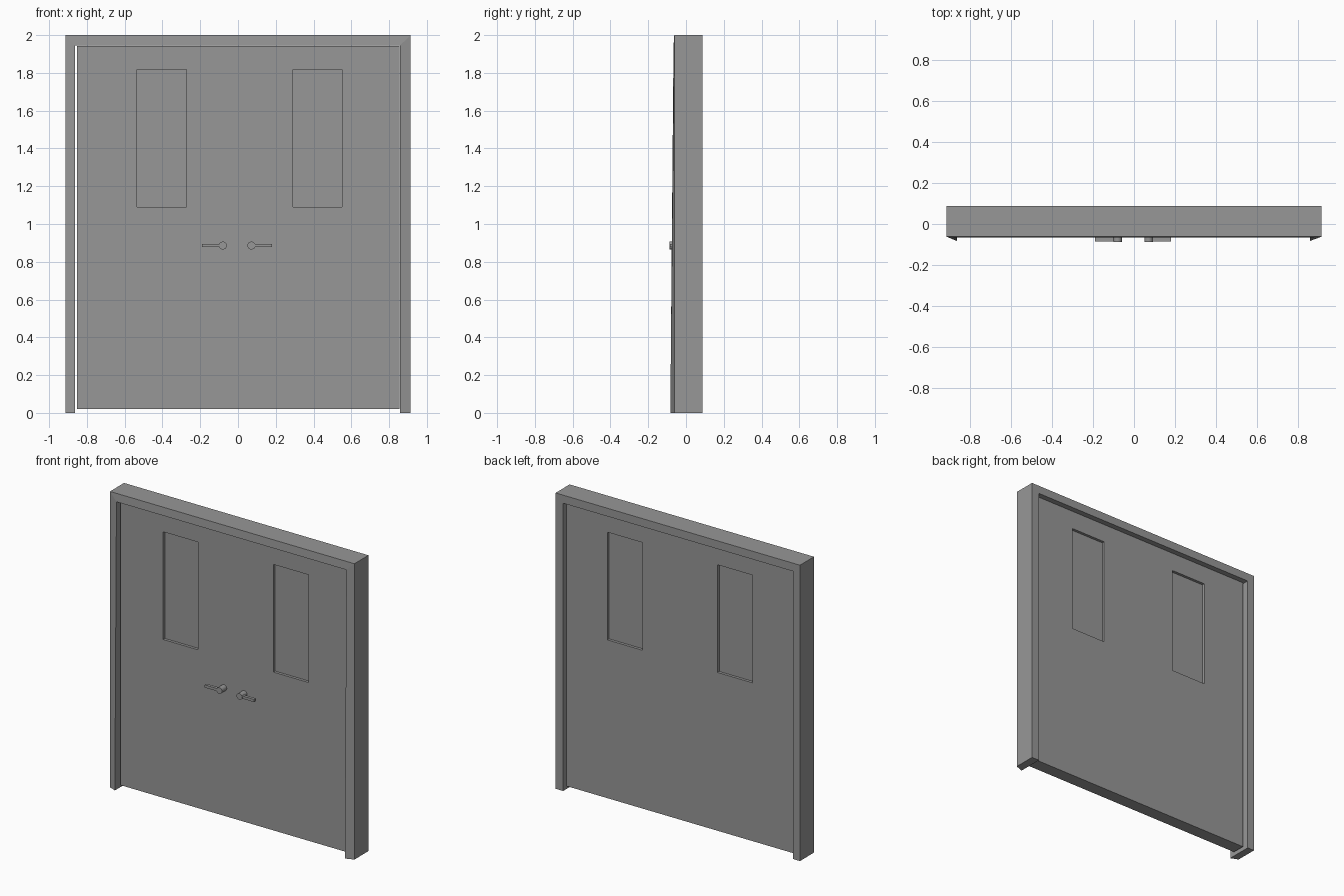
import bpy, bmesh
from mathutils import Matrix, Vector

if "Cube" in bpy.data.objects:
    bpy.data.objects.remove(bpy.data.objects["Cube"], do_unlink=True)

GREY = (0.31, 0.31, 0.31, 1)
grey = bpy.data.materials.new("grey_paint")
grey.diffuse_color = GREY
grey.use_nodes = True
grey.node_tree.nodes["Principled BSDF"].inputs["Base Color"].default_value = GREY


def make_object(name, bm):
    bmesh.ops.recalc_face_normals(bm, faces=bm.faces)
    mesh = bpy.data.meshes.new(name)
    bm.to_mesh(mesh)
    bm.free()
    mesh.materials.append(grey)
    obj = bpy.data.objects.new(name, mesh)
    bpy.context.collection.objects.link(obj)
    return obj


def add_box(bm, low, high):
    low, high = Vector(low), Vector(high)
    place = Matrix.Translation((low + high) / 2) @ Matrix.Diagonal((*(high - low), 1))
    bmesh.ops.create_cube(bm, size=1, matrix=place)


# Frame: a mitred arch whose inner front edges lean forward towards the floor
FRONT, BACK = -0.062, 0.088
outer = [(-0.914, 0), (-0.914, 2), (0.914, 2), (0.914, 0)]
inner = [(-0.863, 0), (-0.863, 1.945), (0.857, 1.945), (0.857, 0)]
lean = [0.021, 0.004, 0.004, 0.021]
bm = bmesh.new()
rings = [
    [bm.verts.new((x, FRONT, z)) for x, z in outer],
    [bm.verts.new((x, FRONT - d, z)) for (x, z), d in zip(inner, lean)],
    [bm.verts.new((x, BACK, z)) for x, z in inner],
    [bm.verts.new((x, BACK, z)) for x, z in outer],
]
for k, ring in enumerate(rings):
    following = rings[(k + 1) % 4]
    for i in range(3):
        bm.faces.new((ring[i], ring[i + 1], following[i + 1], following[i]))
for end in (0, 3):
    bm.faces.new([ring[end] for ring in rings])
make_object("door_frame", bm)

# Door panel with two windows recessed on both sides
windows = [(-0.535, -0.273), (0.29, 0.55)]
SILL, LINTEL = 1.09, 1.818
bm = bmesh.new()
add_box(bm, (-0.853, -0.035, 0.02), (0.856, 0.053, 1.943))
cuts = [((x, 0, 0), (1, 0, 0)) for pair in windows for x in pair]
cuts += [((0, 0, z), (0, 0, 1)) for z in (SILL, LINTEL)]
for point, normal in cuts:
    bmesh.ops.bisect_plane(bm, geom=bm.verts[:] + bm.edges[:] + bm.faces[:],
                           plane_co=point, plane_no=normal)
bmesh.ops.recalc_face_normals(bm, faces=bm.faces)
panes = []
for face in bm.faces:
    c = face.calc_center_median()
    in_window = any(a < c.x < b for a, b in windows) and SILL < c.z < LINTEL
    if in_window and abs(face.normal.y) > 0.9:
        panes.append(face)
bmesh.ops.inset_individual(bm, faces=panes, thickness=0.0005, depth=-0.018)
make_object("door_panel", bm)

# Lever handles: a round spindle with a bar pointing away from the middle
HEIGHT = 0.886
for name, x, side in (("right_handle", -0.08, -1), ("left_handle", 0.071, 1)):
    bm = bmesh.new()
    turn = Matrix.Translation((x, -0.06, HEIGHT)) @ Matrix.Rotation(1.5708, 4, "X")
    bmesh.ops.create_cone(bm, cap_ends=True, segments=16, radius1=0.021,
                          radius2=0.021, depth=0.054, matrix=turn)
    ends = sorted((x + side * 0.015, x + side * 0.11))
    add_box(bm, (ends[0], -0.085, HEIGHT - 0.009), (ends[1], -0.065, HEIGHT + 0.009))
    handle = make_object(name, bm)
    bpy.ops.object.select_all(action="DESELECT")
    handle.select_set(True)
    bpy.context.view_layer.objects.active = handle
    bpy.ops.object.shade_smooth_by_angle()
